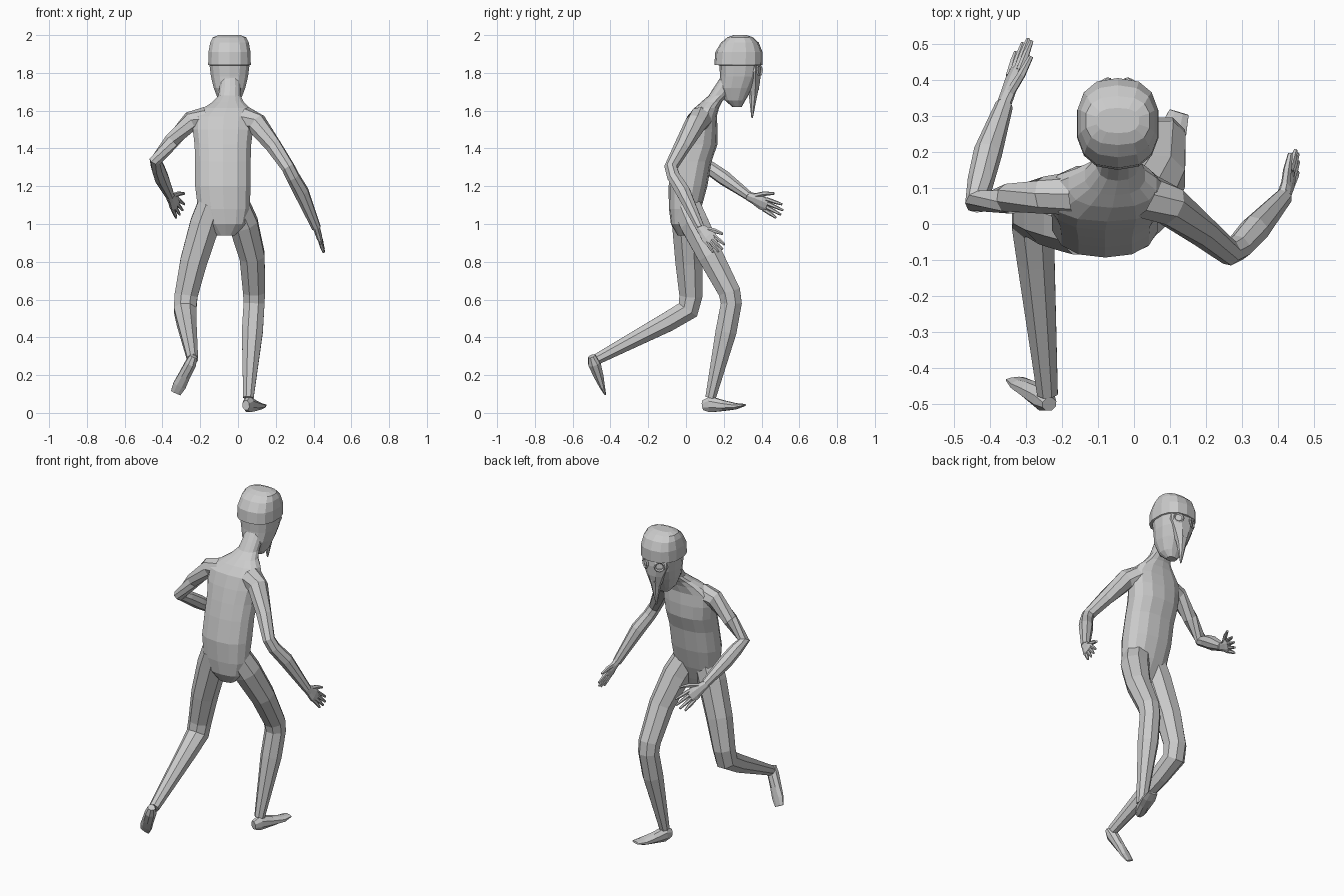
import bpy, bmesh, math
from mathutils import Vector, Matrix


def finish(bm, name):
    bmesh.ops.recalc_face_normals(bm, faces=bm.faces)
    me = bpy.data.meshes.new(name)
    bm.to_mesh(me)
    bm.free()
    ob = bpy.data.objects.new(name, me)
    bpy.context.collection.objects.link(ob)
    return ob


def skin(bm, rings, caps=(True, True)):
    rows = [[bm.verts.new(p) for p in r] for r in rings]
    n = len(rows[0])
    for a, b in zip(rows, rows[1:]):
        for i in range(n):
            bm.faces.new((a[i], a[(i + 1) % n], b[(i + 1) % n], b[i]))
    if caps[0]:
        bm.faces.new(rows[0][::-1])
    if caps[1]:
        bm.faces.new(rows[-1])


def power(v, e):
    return math.copysign(abs(v) ** e, v)


def stack(name, rows, sides, e=1.0, caps=(True, True)):
    """Loft of horizontal rings: z, cx, cy, rx, ry."""
    bm = bmesh.new()
    ang = [2 * math.pi * (i + .5) / sides for i in range(sides)]
    skin(bm, [[(cx + rx * power(math.cos(a), e), cy + ry * power(math.sin(a), e), z)
               for a in ang] for z, cx, cy, rx, ry in rows], caps)
    return finish(bm, name)


def sweep(bm, path, ref, sides=8, caps=(True, True)):
    """Loft along a path of (point, half width along ref, half thickness)."""
    pts = [Vector(p[0]) for p in path]
    rings = []
    for i, (_, a, b) in enumerate(path):
        d1 = (pts[i] - pts[i - 1]).normalized() if i else Vector()
        d2 = (pts[i + 1] - pts[i]).normalized() if i + 1 < len(pts) else Vector()
        t = (d1 + d2).normalized()
        u = Vector(ref)
        u = (u - t * u.dot(t)).normalized()
        v = t.cross(u)
        rings.append([pts[i] + u * a * math.cos(w) + v * b * math.sin(w)
                      for w in (2 * math.pi * (k + .5) / sides for k in range(sides))])
    skin(bm, rings, caps)


def limb(name, path, ref, sides=8, caps=(True, True)):
    bm = bmesh.new()
    sweep(bm, [(p[0], p[1], p[-1]) for p in path], ref, sides, caps)
    return finish(bm, name)


def hand(name, wrist, tip, thumb_side):
    w = Vector(wrist)
    f = Vector(tip) - w
    size = f.length / .2
    f.normalize()
    s = Vector(thumb_side)
    s = (s - f * s.dot(f)).normalized()
    at = lambda x, y: w + (f * x + s * y) * size
    bm = bmesh.new()
    sweep(bm, [(at(-.01, 0), .024, .02), (at(.03, .002), .032, .018),
               (at(.075, 0), .042, .016), (at(.11, 0), .04, .011)], s)
    for k, length in enumerate((.175, .195, .2, .185)):
        y = -.031 + k * .0207
        sweep(bm, [(at(.095, y), .011, .011), (at(.145, y * 1.2), .010, .010),
                   (at(length, y * 1.4), .006, .006)], s, 6)
    sweep(bm, [(at(.03, .02), .014, .013), (at(.075, .055), .013, .012),
               (at(.125, .08), .007, .007)], f, 6)
    return finish(bm, name)


# torso and neck
stack("torso", [(.94, -.065, -.01, .05, .035), (1.0, -.066, -.015, .11, .065),
                (1.08, -.075, -.005, .14, .085), (1.2, -.08, .01, .15, .103),
                (1.33, -.08, .035, .15, .1), (1.42, -.08, .062, .153, .104),
                (1.5, -.08, .075, .163, .093), (1.57, -.075, .085, .165, .078),
                (1.615, -.06, .11, .125, .065), (1.645, -.053, .135, .085, .055),
                (1.68, -.045, .17, .06, .05), (1.73, -.042, .205, .056, .053),
                (1.78, -.043, .24, .056, .055)], 14, .85)

# head with a cap edge around the back
HX = -.045
stack("head", [(1.62, HX, .27, .03, .025), (1.655, HX, .26, .06, .055),
               (1.72, HX, .265, .085, .088), (1.78, HX, .28, .1, .1),
               (1.84, HX, .285, .108, .108), (1.843, HX, .277, .115, .127),
               (1.91, HX, .28, .114, .125), (1.96, HX, .285, .104, .1),
               (1.988, HX, .287, .09, .068), (2.0, HX, .287, .06, .035)], 14, .8)

# beaked mask with eye rims and nostrils
stack("mask", [(1.87, HX, .35, .085, .045), (1.81, HX, .35, .09, .05),
               (1.75, HX, .353, .06, .042), (1.68, HX, .355, .03, .024),
               (1.56, HX, .35, .004, .004)], 8)
for side, label in ((-1, "left"), (1, "right")):
    for part, dx, y, z, r in (("eye_rim", .047, .388, 1.815, .026),
                              ("nostril", .015, .382, 1.715, .007)):
        bpy.ops.mesh.primitive_torus_add(
            major_segments=12, minor_segments=4, major_radius=r, minor_radius=r * .25,
            location=(HX + side * dx, y, z),
            rotation=(math.radians(95), 0, math.radians(-30 * side)))
        bpy.context.object.name = label + "_" + part

# arms
limb("left_arm", [((-.17, .085, 1.56), .06), ((-.25, .08, 1.545), .052),
                  ((-.35, .07, 1.44), .042), ((-.435, .062, 1.335), .035),
                  ((-.425, .12, 1.3), .037), ((-.405, .2, 1.245), .04),
                  ((-.36, .33, 1.15), .025)], (.5, .3, .8), caps=(False, True))
limb("right_arm", [((.03, .08, 1.56), .065), ((.1, .05, 1.53), .058),
                   ((.19, -.02, 1.41), .044), ((.265, -.08, 1.3), .036),
                   ((.29, -.065, 1.25), .037), ((.335, -.015, 1.17), .041),
                   ((.415, .075, .98), .025)], (-.6, .8, 0), caps=(False, True))
hand("left_hand", (-.36, .335, 1.145), (-.3, .51, 1.06), (.45, .25, .85))
hand("right_hand", (.415, .075, .98), (.455, .185, .858), (-.1, .7, .65))

# legs
limb("left_leg", [((-.14, -.01, 1.1), .08), ((-.175, 0, 1.0), .085, .08),
                  ((-.235, .015, .8), .077), ((-.275, .026, .62), .066),
                  ((-.28, .01, .545), .064), ((-.272, -.1, .48), .056),
                  ((-.24, -.47, .285), .031)], (1, 0, 0), caps=(False, True))
limb("right_leg", [((-.005, .01, 1.08), .08), ((.03, .045, 1.0), .082),
                   ((.075, .13, .83), .072), ((.085, .23, .64), .063),
                   ((.085, .24, .58), .06), ((.076, .212, .43), .06),
                   ((.055, .13, .08), .03)], (1, 0, 0), caps=(False, True))

# feet
limb("left_foot", [((-.235, -.5, .3), .022, .02), ((-.25, -.485, .262), .032, .036),
                   ((-.285, -.462, .195), .034, .027), ((-.31, -.445, .145), .038, .016),
                   ((-.33, -.43, .105), .03, .006)], (.85, .1, -.4))
limb("right_foot", [((.042, .09, .04), .02, .028), ((.055, .13, .045), .032, .045),
                    ((.085, .2, .038), .036, .03), ((.11, .26, .035), .04, .018),
                    ((.125, .31, .042), .03, .006)], (1, -.3, 0))
